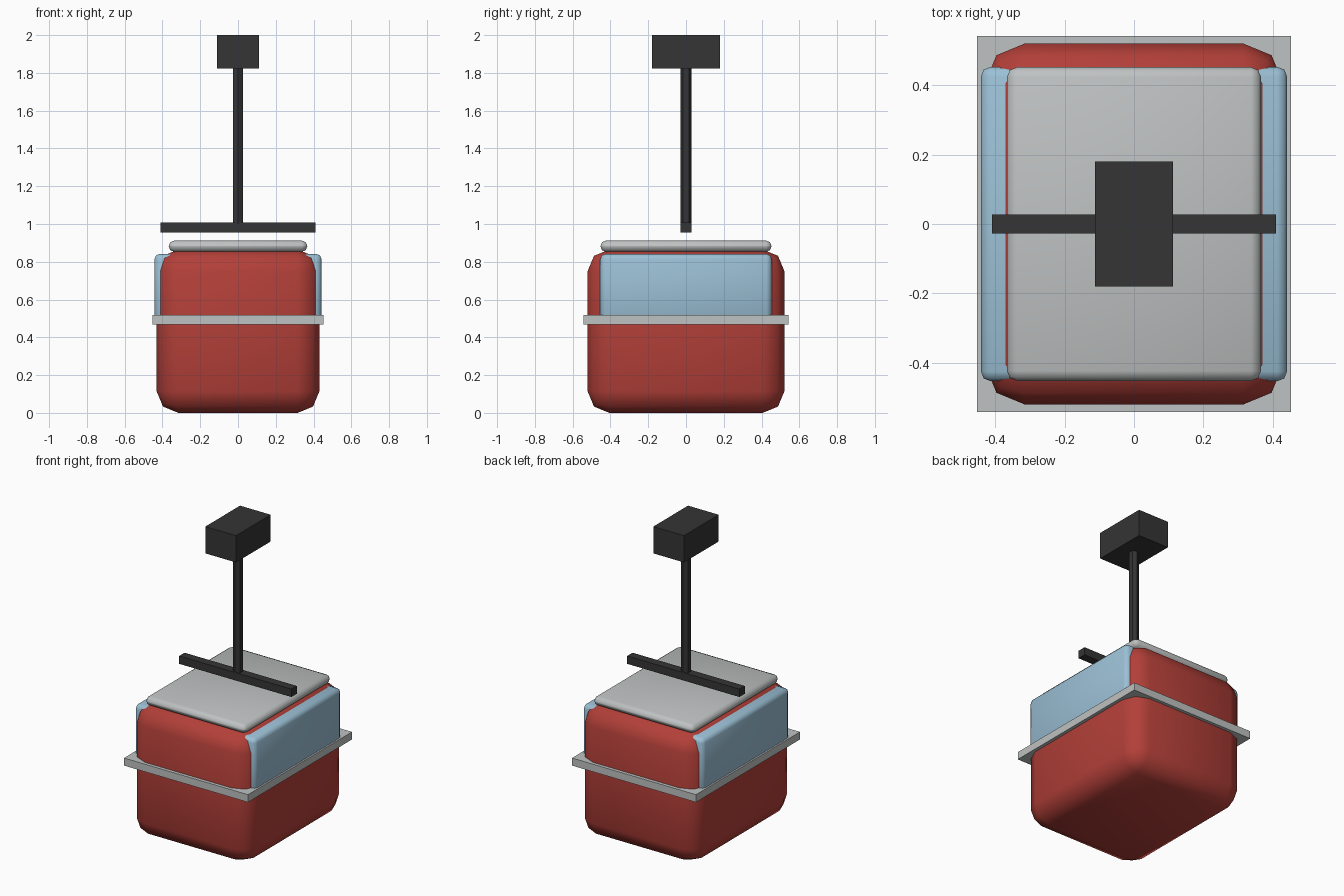
import bpy
import bmesh
from mathutils import Matrix, Vector

# Remove the default cube
if "Cube" in bpy.data.objects:
    bpy.data.objects.remove(bpy.data.objects["Cube"], do_unlink=True)


def make_material(name, rgb):
    mat = bpy.data.materials.new(name)
    mat.use_nodes = True
    color = (*rgb, 1.0)
    mat.diffuse_color = color
    mat.node_tree.nodes["Principled BSDF"].inputs["Base Color"].default_value = color
    return mat


red = make_material("red paint", (0.45, 0.05, 0.04))
glass = make_material("pale blue glass", (0.33, 0.53, 0.67))
grey = make_material("light grey metal", (0.52, 0.54, 0.54))
dark = make_material("dark steel", (0.035, 0.035, 0.035))


def finish(bm, name, mat):
    mesh = bpy.data.meshes.new(name)
    bm.to_mesh(mesh)
    bm.free()
    mesh.materials.append(mat)
    obj = bpy.data.objects.new(name, mesh)
    bpy.context.collection.objects.link(obj)
    return obj


def box(name, mat, half_x, half_y, bottom, top, bevel=0.0):
    """Centred box between two heights, with optional smooth rounded edges."""
    bm = bmesh.new()
    size = Vector((half_x * 2, half_y * 2, top - bottom))
    place = Matrix.Translation((0, 0, (bottom + top) / 2)) @ Matrix.Diagonal(size).to_4x4()
    bmesh.ops.create_cube(bm, size=1, matrix=place)
    if bevel:
        bmesh.ops.bevel(bm, geom=bm.edges[:], offset=bevel, segments=2,
                        profile=0.5, affect='EDGES', clamp_overlap=True)
        for face in bm.faces:
            face.smooth = True
    return finish(bm, name, mat)


def post(name, mat, radius, bottom, top, sides):
    bm = bmesh.new()
    bmesh.ops.create_cone(bm, cap_ends=True, segments=sides, radius1=radius, radius2=radius,
                          depth=top - bottom,
                          matrix=Matrix.Translation((0, 0, (bottom + top) / 2)))
    return finish(bm, name, mat)


# Cabin: rounded shell, side windows passing through it, roof and bumper rail
box("cabin_body", red, 0.431, 0.521, 0.0, 0.865, bevel=0.115)
box("side_windows", glass, 0.442, 0.454, 0.48, 0.842, bevel=0.028)
box("roof_panel", grey, 0.367, 0.453, 0.853, 0.912, bevel=0.029)
box("bumper_rail", grey, 0.453, 0.543, 0.468, 0.518)

# Hanger: crossbar, six-sided post and cable grip
box("hanger_crossbar", dark, 0.41, 0.028, 0.955, 1.007)
post("hanger_post", dark, 0.03, 1.0, 1.85, sides=6)
box("cable_grip", dark, 0.112, 0.181, 1.823, 2.0)
